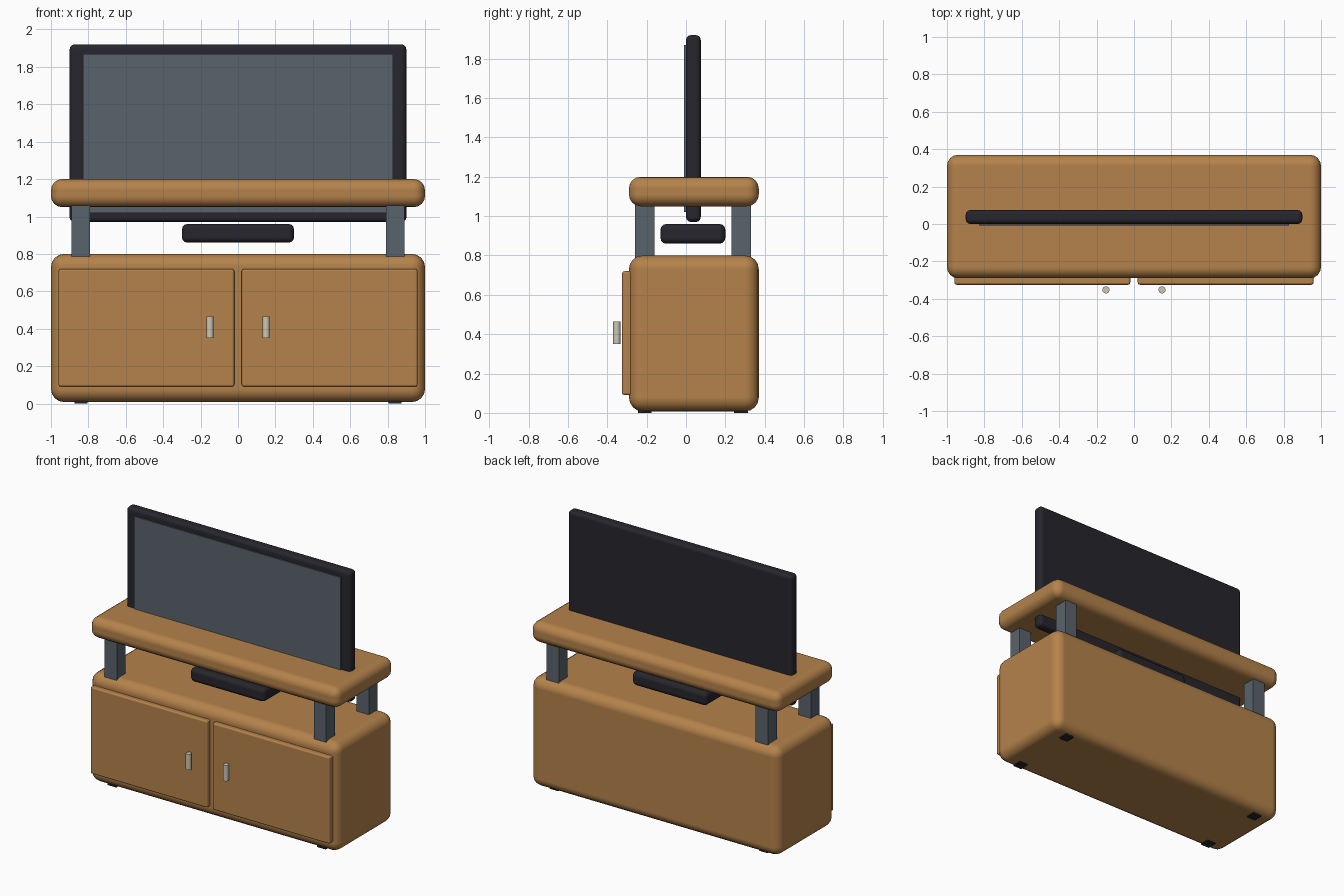
import bpy
import math

cube = bpy.data.objects.get("Cube")
if cube:
    bpy.data.objects.remove(cube, do_unlink=True)


def material(name, rgb, roughness=0.6):
    mat = bpy.data.materials.new(name)
    mat.use_nodes = True
    mat.diffuse_color = (*rgb, 1)
    bsdf = mat.node_tree.nodes["Principled BSDF"]
    bsdf.inputs["Base Color"].default_value = (*rgb, 1)
    bsdf.inputs["Roughness"].default_value = roughness
    return mat


wood = material("warm wood", (0.46, 0.225, 0.07))
black = material("black plastic", (0.019, 0.019, 0.026))
slate = material("slate grey", (0.10, 0.125, 0.15))
metal = material("pale metal", (0.62, 0.57, 0.48))


def finish(obj, name, mat, bevel, segments):
    obj.name = name
    obj.data.materials.append(mat)
    if bevel:
        mod = obj.modifiers.new("Rounded edges", 'BEVEL')
        mod.width = bevel
        mod.segments = segments
        mod.limit_method = 'ANGLE'
        bpy.ops.object.shade_smooth_by_angle(angle=math.radians(35))
        for poly in obj.data.polygons:
            poly.use_smooth = True
        mod.harden_normals = True
    return obj


def box(name, mat, x, y, z, bevel=0, segments=3):
    """Box from (min, max) pairs on each axis."""
    spans = (x, y, z)
    bpy.ops.mesh.primitive_cube_add(size=1, location=[(a + b) / 2 for a, b in spans])
    obj = bpy.context.object
    obj.scale = [b - a for a, b in spans]
    bpy.ops.object.transform_apply(location=False, rotation=False, scale=True)
    return finish(obj, name, mat, bevel, segments)


# Cabinet body and raised shelf
depth = (-0.29, 0.37)
box("cabinet_body", wood, (-1, 1), depth, (0.008, 0.8), 0.07, 4)
box("upper_shelf", wood, (-1, 1), depth, (1.05, 1.2), 0.06, 4)

# Television and the box under the shelf
box("television_frame", black, (-0.9, 0.9), (0, 0.075), (0.97, 1.92), 0.025)
box("television_screen", slate, (-0.83, 0.83), (-0.009, 0.01), (1.02, 1.87))
box("media_box", black, (-0.3, 0.3), (-0.13, 0.2), (0.86, 0.96), 0.03)

for side, s in (("left", 1), ("right", -1)):
    # Door and its upright handle
    box(f"{side}_door", wood, sorted((s * 0.02, s * 0.96)), (-0.325, -0.27),
        (0.09, 0.72), 0.012, 2)
    bpy.ops.mesh.primitive_cylinder_add(vertices=20, radius=0.019, depth=0.115,
                                        location=(s * 0.15, -0.352, 0.408))
    handle = bpy.context.object
    finish(handle, f"{side}_handle", metal, 0, 0)
    bpy.ops.object.shade_smooth_by_angle(angle=math.radians(40))

    # Shelf posts and small feet
    for end, y in (("front", -0.21), ("back", 0.28)):
        x = s * 0.84
        box(f"{side}_{end}_post", slate, (x - 0.05, x + 0.05), (y - 0.05, y + 0.05),
            (0.75, 1.1))
        box(f"{side}_{end}_foot", black, (x - 0.035, x + 0.035),
            (y - 0.035, y + 0.035), (0, 0.05))
